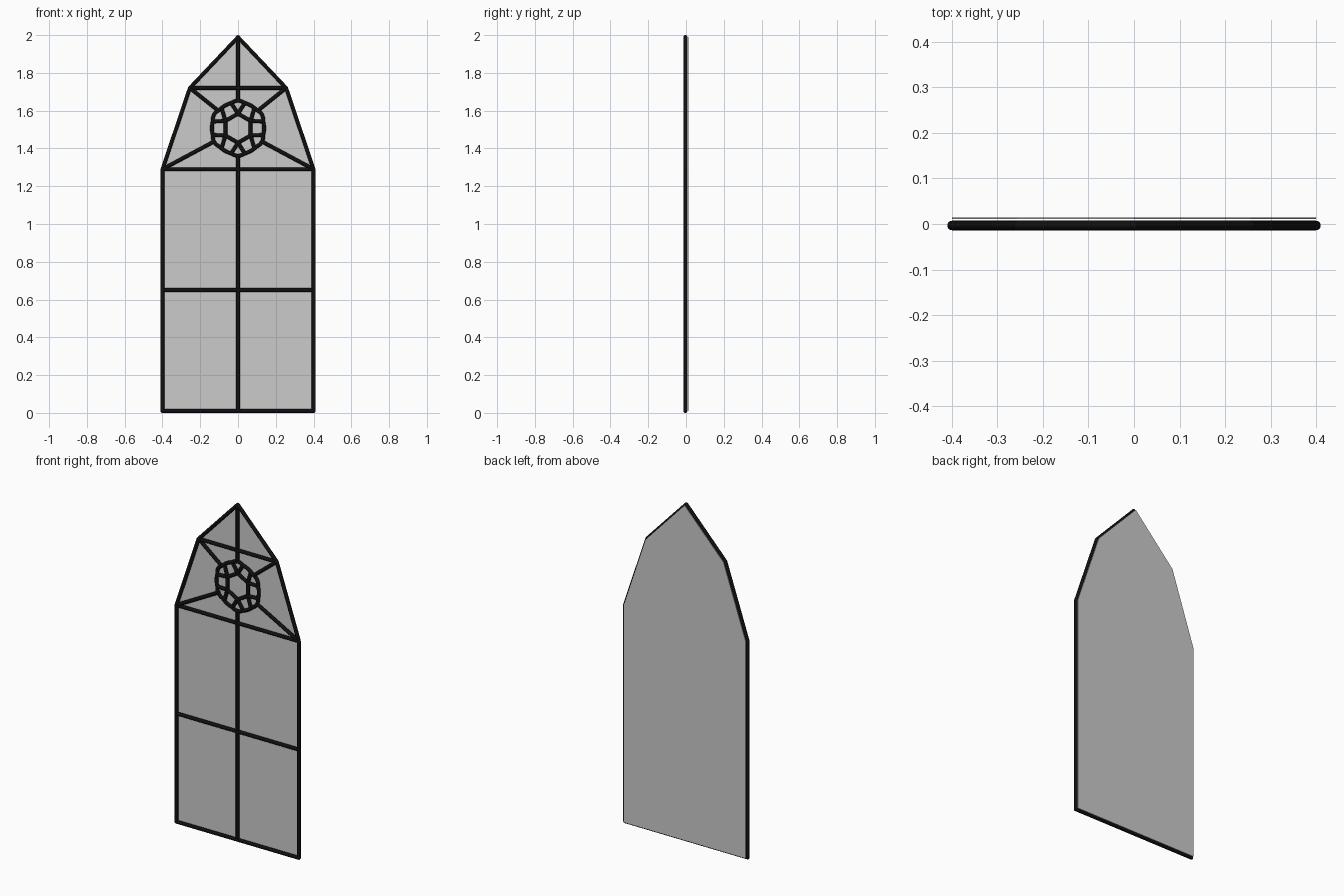
import bpy, bmesh
from math import sin, cos, radians

if "Cube" in bpy.data.objects:
    bpy.data.objects.remove(bpy.data.objects["Cube"])

R = 0.0105          # lead bar radius
Y = -0.0033         # lead bar plane
CZ = 1.507          # rosette centre height


def material(name, rgba):
    m = bpy.data.materials.new(name)
    m.diffuse_color = rgba
    m.use_nodes = True
    m.node_tree.nodes["Principled BSDF"].inputs["Base Color"].default_value = m.diffuse_color
    return m


lead = material("lead", (0.005, 0.005, 0.005, 1))
pane = material("pane", (0.55, 0.55, 0.55, 0.6))


def bars(name, paths, cyclic=False):
    """Round lead bars along (x, z) paths, turned into one smooth mesh."""
    cu = bpy.data.curves.new(name, 'CURVE')
    cu.dimensions = '3D'
    cu.bevel_depth = R
    cu.bevel_resolution = 3
    cu.use_fill_caps = True
    for pts in paths:
        s = cu.splines.new('POLY')
        s.points.add(len(pts) - 1)
        for p, (x, z) in zip(s.points, pts):
            p.co = (x, Y, z, 1)
        s.use_cyclic_u = cyclic
    ob = bpy.data.objects.new(name, cu)
    bpy.context.collection.objects.link(ob)
    ob.data.materials.append(lead)
    bpy.ops.object.select_all(action='DESELECT')
    ob.select_set(True)
    bpy.context.view_layer.objects.active = ob
    bpy.ops.object.convert(target='MESH')
    bpy.ops.object.shade_smooth_by_angle(angle=radians(40))


def polar(r, deg):
    return (r * cos(radians(deg)), CZ + r * sin(radians(deg)))


def joints(name, pts):
    """Balls that round off the corners where bars meet."""
    bm = bmesh.new()
    for x, z in pts:
        g = bmesh.ops.create_uvsphere(bm, u_segments=12, v_segments=8, radius=R)
        bmesh.ops.translate(bm, verts=g["verts"], vec=(x, Y, z))
    for f in bm.faces:
        f.smooth = True
    me = bpy.data.meshes.new(name)
    bm.to_mesh(me)
    bm.free()
    me.materials.append(lead)
    bpy.context.collection.objects.link(bpy.data.objects.new(name, me))


# Outer frame
half = [(0.4, R), (0.4, 1.29), (0.255, 1.72)]
outline = half + [(0, 2 - R)] + [(-x, z) for x, z in reversed(half)]
bars("frame", [[a, b] for a, b in zip(outline, outline[1:] + outline[:1])])
joints("frame_corners", outline)

# Dividing bars
dividers = [[(-0.4, 0.65), (0.4, 0.65)], [(-0.4, 1.29), (0.4, 1.29)],
            [(-0.255, 1.72), (0.255, 1.72)],
            [(0, R), (0, CZ - 0.142)], [(0, CZ + 0.142), (0, 2 - R)]]
for s in (-1, 1):
    dividers += [[(s * 0.4, 1.29), (s * 0.12, 1.44)],
                 [(s * 0.255, 1.72), (s * 0.105, 1.60)]]
bars("dividers", dividers)

# Rosette: scalloped ring, inner hexagon and V-shaped petals
ring = []
for i in range(72):
    a = 5 * i
    bump = abs(sin(radians(6 * (a - 15))))
    ring.append(polar(0.138 + 0.004 * cos(radians(6 * (a - 90))) + 0.004 * bump, a))
bars("rosette_ring", [ring], cyclic=True)
tips = [30 + 60 * i for i in range(6)]
bars("rosette_hexagon", [[polar(0.077, a), polar(0.077, a + 60)] for a in tips])
petals = []
for a in tips:
    for d in (-15, 15):
        # side petals lean further towards the top and bottom
        steep = abs(cos(radians(a))) > 0.1 and abs(sin(radians(a + d))) > 0.5
        petals.append([polar(0.077, a), polar(0.138, a + d * (1.4 if steep else 1))])
bars("rosette_petals", petals)
joints("rosette_joints", [polar(0.077, a) for a in tips])

# Glass sheet behind the bars
bm = bmesh.new()
face = bm.faces.new([bm.verts.new((x, 0.0106, z)) for x, z in outline])
ext = bmesh.ops.extrude_face_region(bm, geom=[face])
bmesh.ops.translate(bm, vec=(0, 0.0035, 0),
                    verts=[v for v in ext["geom"] if isinstance(v, bmesh.types.BMVert)])
bmesh.ops.recalc_face_normals(bm, faces=bm.faces)
me = bpy.data.meshes.new("glass")
bm.to_mesh(me)
bm.free()
me.materials.append(pane)
bpy.context.collection.objects.link(bpy.data.objects.new("glass", me))
